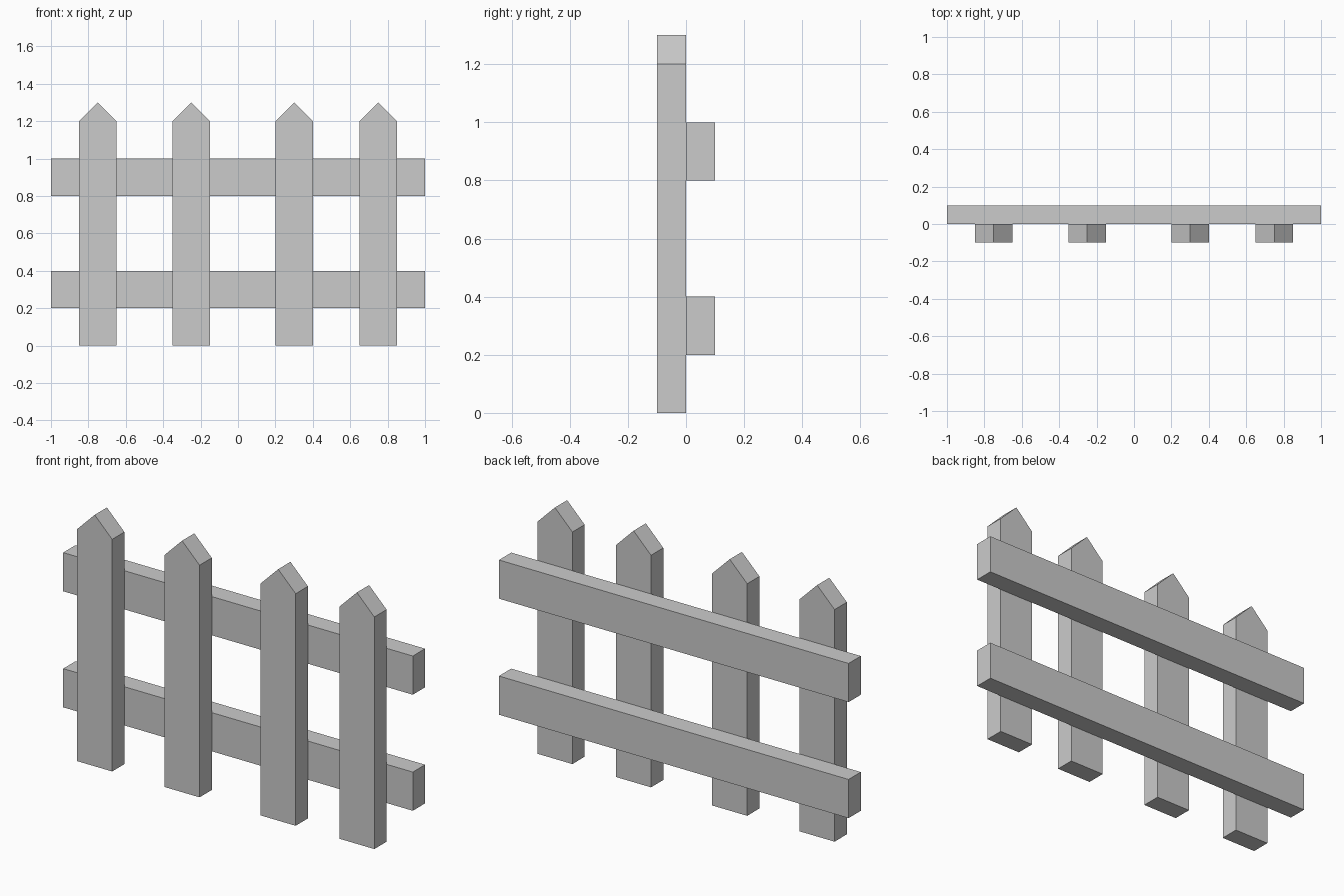
import bpy
import bmesh

if "Cube" in bpy.data.objects:
    bpy.data.objects.remove(bpy.data.objects["Cube"])


def extrude_profile(name, profile, y_front, depth, x=0.0):
    """Make a solid from an (x, z) outline, extruded backwards along y."""
    bm = bmesh.new()
    face = bm.faces.new([bm.verts.new((px, y_front, pz)) for px, pz in profile])
    result = bmesh.ops.extrude_face_region(bm, geom=[face], use_keep_orig=True)
    moved = [g for g in result["geom"] if isinstance(g, bmesh.types.BMVert)]
    bmesh.ops.translate(bm, verts=moved, vec=(0, depth, 0))
    bmesh.ops.recalc_face_normals(bm, faces=bm.faces[:])
    mesh = bpy.data.meshes.new(name)
    bm.to_mesh(mesh)
    bm.free()
    obj = bpy.data.objects.new(name, mesh)
    obj.location.x = x
    bpy.context.collection.objects.link(obj)
    return obj


# Pointed pickets, unevenly spaced along the front
picket = [(-0.1, 0), (0.1, 0), (0.1, 1.2), (0, 1.3), (-0.1, 1.2)]
for i, x in enumerate((-0.75, -0.25, 0.3, 0.75), 1):
    extrude_profile(f"picket_{i}", picket, -0.1, 0.1, x)

# Horizontal rails behind the pickets
for name, z in (("lower_rail", 0.2), ("upper_rail", 0.8)):
    rail = [(-1, z), (1, z), (1, z + 0.2), (-1, z + 0.2)]
    extrude_profile(name, rail, 0.0, 0.1)
